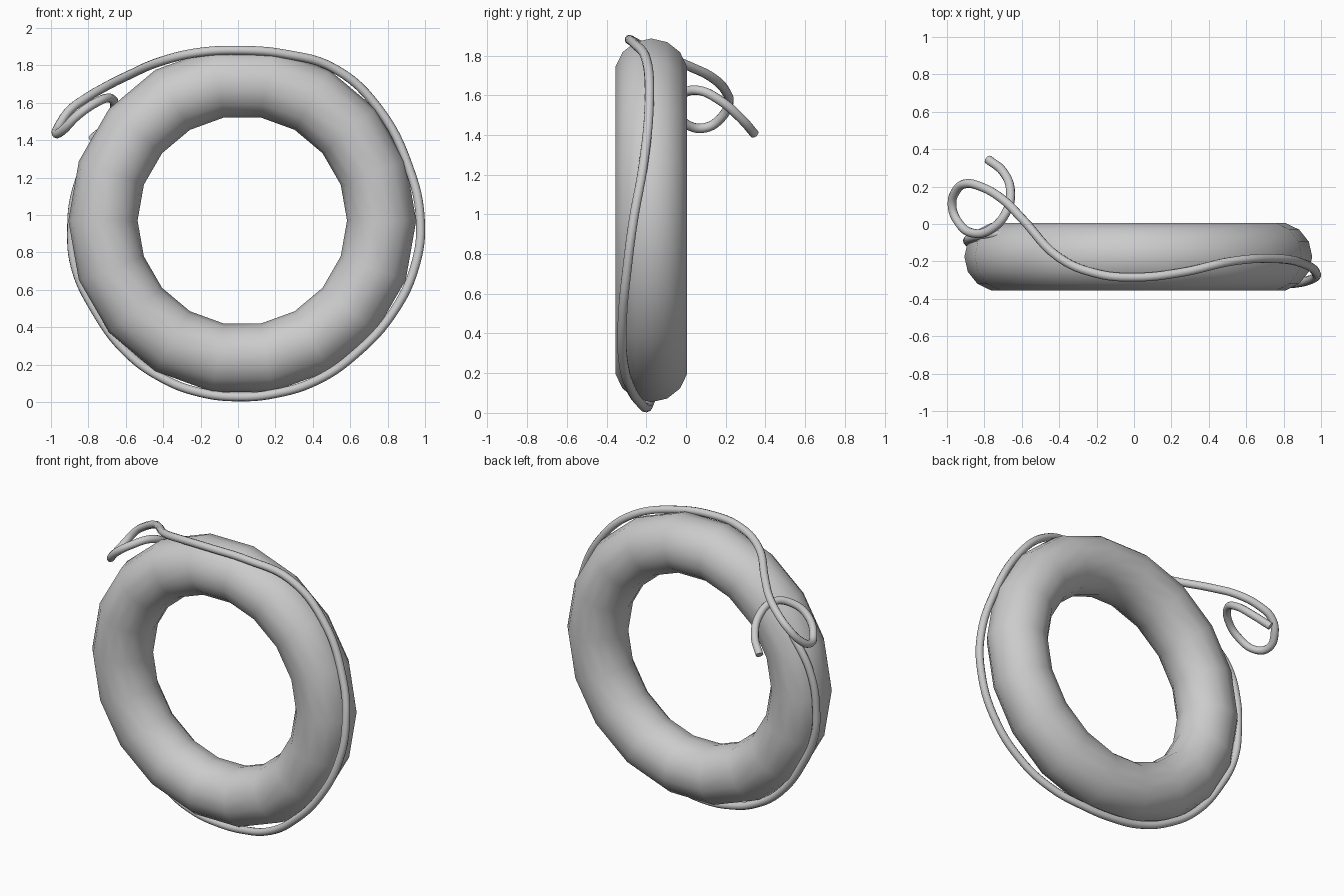
import bpy, math

if "Cube" in bpy.data.objects:
    bpy.data.objects.remove(bpy.data.objects["Cube"])

# Swim ring: low-sided smooth torus standing upright
bpy.ops.mesh.primitive_torus_add(
    major_segments=18, minor_segments=14, major_radius=0.745, minor_radius=0.185,
    location=(0.023, -0.175, 0.97), rotation=(math.pi / 2, 0, 0))
ring = bpy.context.object
ring.name = "float_ring"
bpy.ops.object.shade_smooth()

# Rope path: loose curled tail, over the top, down the right, under, up the left
path = [
    (-.78, .345, 1.405), (-.70, .28, 1.48), (-.66, .17, 1.575), (-.685, .06, 1.625),
    (-.76, -.025, 1.60), (-.855, -.05, 1.535), (-.94, .01, 1.45), (-.973, .10, 1.437),
    (-.95, .18, 1.49), (-.90, .215, 1.56), (-.82, .20, 1.62), (-.70, .13, 1.69),
    (-.60, .03, 1.74), (-.40, -.18, 1.825), (-.20, -.265, 1.87), (0, -.285, 1.88),
    (.25, -.26, 1.86), (.52, -.20, 1.78), (.75, -.185, 1.57), (.915, -.215, 1.25),
    (.975, -.265, .97), (.95, -.295, .74), (.83, -.32, .48), (.62, -.315, .25),
    (.42, -.275, .115), (.20, -.225, .045), (0, -.20, .027), (-.20, -.185, .05),
    (-.40, -.16, .125), (-.60, -.135, .27), (-.77, -.115, .50), (-.87, -.10, .72),
    (-.89, -.09, .92), (-.865, -.075, 1.13), (-.79, -.06, 1.30), (-.69, -.06, 1.41),
]
curve = bpy.data.curves.new("rope", "CURVE")
curve.dimensions = "3D"
curve.bevel_depth = 0.024
curve.bevel_resolution = 3
curve.resolution_u = 6
curve.use_fill_caps = True
spline = curve.splines.new("BEZIER")
spline.bezier_points.add(len(path) - 1)
for p, co in zip(spline.bezier_points, path):
    p.co = co
    p.handle_left_type = p.handle_right_type = "AUTO"
rope = bpy.data.objects.new("rope", curve)
bpy.context.collection.objects.link(rope)

# Turn the rope into a mesh with crisp end caps
bpy.ops.object.select_all(action="DESELECT")
rope.select_set(True)
bpy.context.view_layer.objects.active = rope
bpy.ops.object.convert(target="MESH")
bpy.ops.object.shade_smooth_by_angle(angle=math.radians(50))
